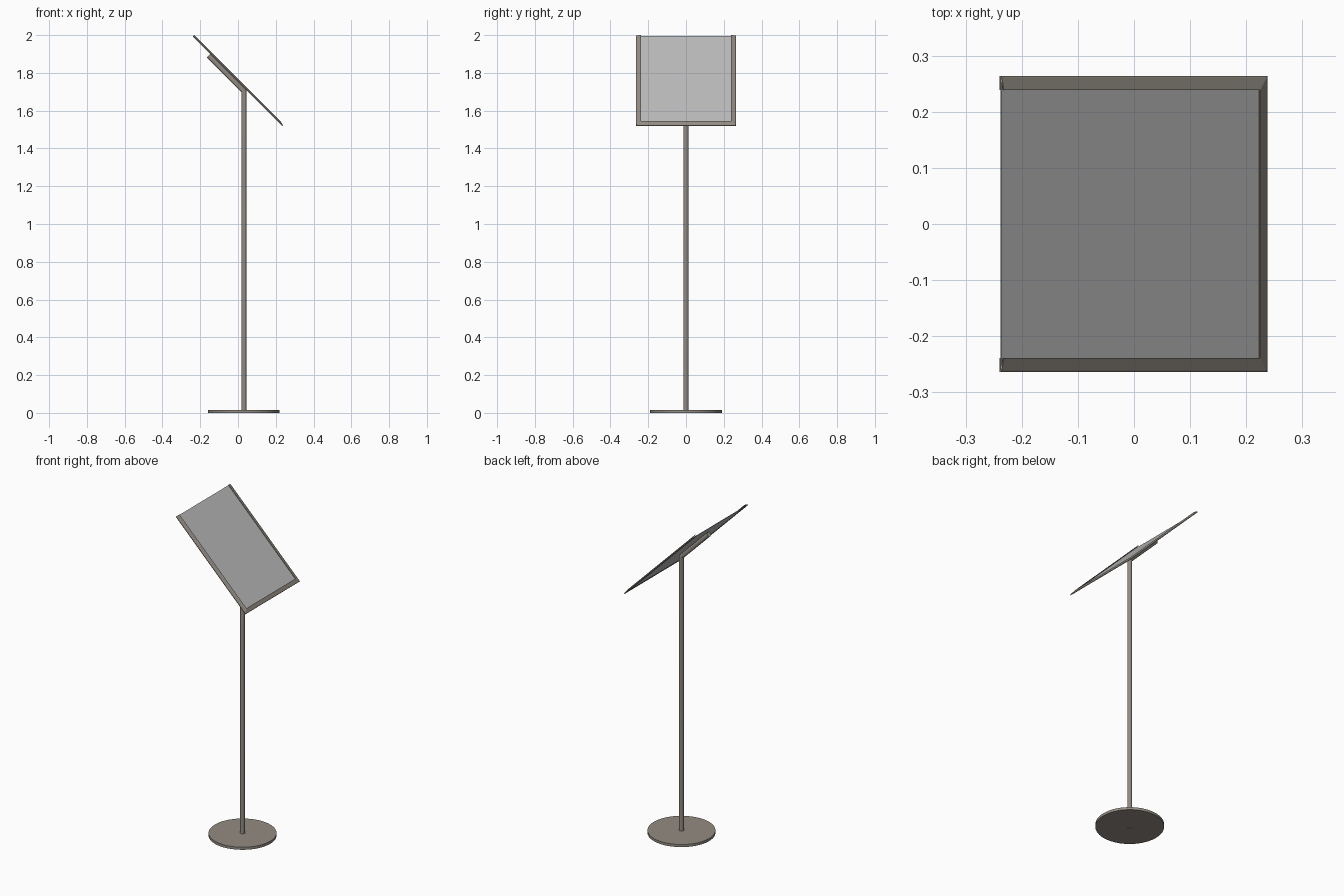
import bpy, bmesh, math
from mathutils import Vector

if "Cube" in bpy.data.objects:
    bpy.data.objects.remove(bpy.data.objects["Cube"])

def material(name, rgb):
    m = bpy.data.materials.new(name)
    m.diffuse_color = (*rgb, 1)
    m.use_nodes = True
    m.node_tree.nodes["Principled BSDF"].inputs["Base Color"].default_value = m.diffuse_color
    return m

metal = material("warm_metal", (0.29, 0.26, 0.225))
sheet_grey = material("sheet_grey", (0.5, 0.5, 0.5))

# Sign plane: s runs down the slope, n points out of the face
S = Vector((1, 0, -1)).normalized()
N = Vector((1, 0, 1)).normalized()
ORIGIN = Vector((0, 0, 1.754))
TOP, BOTTOM, HALF = -0.339, 0.332, 0.264

def on_sign(s, y, n):
    return ORIGIN + S * s + N * n + Vector((0, y, 0))

def loft(name, rings, mat, wrap=False, smooth=True):
    """Skin a list of closed rings; cap the ends unless it wraps round."""
    bm = bmesh.new()
    vs = [[bm.verts.new(p) for p in r] for r in rings]
    pairs = list(zip(vs, vs[1:])) + ([(vs[-1], vs[0])] if wrap else [])
    for a, b in pairs:
        for i in range(len(a)):
            j = (i + 1) % len(a)
            bm.faces.new((a[i], a[j], b[j], b[i]))
    if not wrap:
        bm.faces.new(vs[0])
        bm.faces.new(vs[-1])
    bmesh.ops.recalc_face_normals(bm, faces=bm.faces)
    me = bpy.data.meshes.new(name)
    bm.to_mesh(me)
    bm.free()
    me.materials.append(mat)
    ob = bpy.data.objects.new(name, me)
    bpy.context.collection.objects.link(ob)
    if smooth:
        bpy.context.view_layer.objects.active = ob
        ob.select_set(True)
        bpy.ops.object.shade_smooth_by_angle(angle=math.radians(20))
        ob.select_set(False)
    return ob

def circle(r, z, cx=0.031, n=64):
    return [Vector((cx + r * math.cos(2 * math.pi * i / n),
                    r * math.sin(2 * math.pi * i / n), z)) for i in range(n)]

# Round foot with a hole for the pole
loft("base", [circle(0.0136, 0), circle(0.19, 0), circle(0.19, 0.016),
              circle(0.0136, 0.016)], metal, wrap=True)

# Pole with a mitred 45 degree elbow and an arm under the sign
R, CX, BEND = 0.0135, 0.031, 1.704
miter = math.tan(math.radians(22.5))
foot = circle(R, 0.003, n=24)
elbow = [p + Vector((0, 0, BEND - 0.003 + (p.x - CX) * miter)) for p in foot]
arm_end = []
for p in foot:
    # ring turned square to the arm
    arm_end.append(Vector((-0.156, p.y, BEND + 0.187)) + N * (p.x - CX))
loft("pole", [foot, elbow, arm_end], metal)

# Channel frame on three sides, open at the top: (inset, height) section
section = [(0, 0), (0, 0.004), (0.004, 0.0062), (0.025, 0.011),
           (0.025, 0.0085), (0.004, 0.004), (0.004, 0.0015), (0.025, 0.0015), (0.025, 0)]
rings = []
for s, mitred, side in ((TOP, 0, 1), (BOTTOM, 1, 1), (BOTTOM, 1, -1), (TOP, 0, -1)):
    rings.append([on_sign(s - d * mitred, side * (HALF - d), h) for d, h in section])
loft("sign_frame", rings, metal, smooth=False)

# Sheet slotted into the frame
def slab(n):
    a, b, w = TOP + 0.001, BOTTOM - 0.005, HALF - 0.005
    return [on_sign(a, -w, n), on_sign(b, -w, n), on_sign(b, w, n), on_sign(a, w, n)]

loft("sign_sheet", [slab(0.0015), slab(0.004)], sheet_grey, smooth=False)
